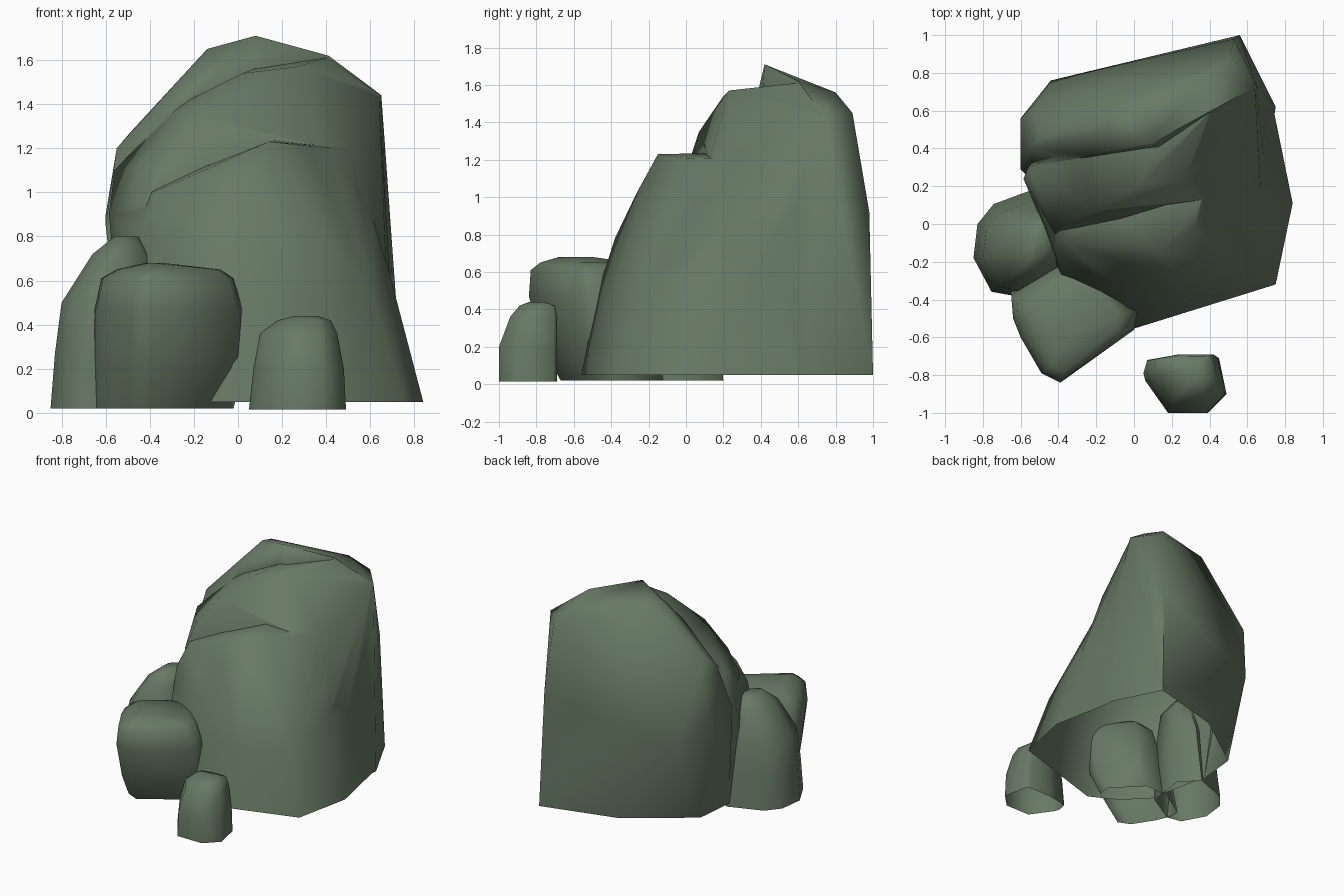
import bpy, bmesh, math

if "Cube" in bpy.data.objects:
    bpy.data.objects.remove(bpy.data.objects["Cube"])

stone = bpy.data.materials.new("mossy grey green")
stone.diffuse_color = (0.135, 0.192, 0.127, 1)
stone.use_nodes = True
stone.node_tree.nodes["Principled BSDF"].inputs["Base Color"].default_value = stone.diffuse_color


def hull(name, pts):
    """Closed convex block around a few corner points."""
    bm = bmesh.new()
    for p in pts:
        bm.verts.new(p)
    res = bmesh.ops.convex_hull(bm, input=bm.verts)
    junk = {g for g in res["geom_interior"] + res["geom_unused"] if isinstance(g, bmesh.types.BMVert)}
    bmesh.ops.delete(bm, geom=list(junk), context='VERTS')
    bmesh.ops.recalc_face_normals(bm, faces=bm.faces)
    me = bpy.data.meshes.new(name)
    bm.to_mesh(me)
    bm.free()
    ob = bpy.data.objects.new(name, me)
    bpy.context.collection.objects.link(ob)
    me.materials.append(stone)
    return ob


def activate(ob):
    bpy.ops.object.select_all(action='DESELECT')
    ob.select_set(True)
    bpy.context.view_layer.objects.active = ob


def finish(ob, floor, angle):
    """Open the underside and smooth the soft edges."""
    bm = bmesh.new()
    bm.from_mesh(ob.data)
    under = [f for f in bm.faces if all(v.co.z < floor for v in f.verts)]
    bmesh.ops.delete(bm, geom=under, context='FACES')
    bm.to_mesh(ob.data)
    bm.free()
    activate(ob)
    bpy.ops.object.shade_smooth_by_angle(angle=math.radians(angle))


def boulder(name, outline, levels):
    """Fit a plan outline to a bounding box (z, x0, x1, y0, y1) at each level."""
    xs, ys = zip(*outline)
    ax, bx, ay, by = min(xs), max(xs), min(ys), max(ys)
    pts = []
    for z, x0, x1, y0, y1 in levels:
        for x, y in outline:
            pts.append((x0 + (x - ax) / (bx - ax) * (x1 - x0),
                        y0 + (y - ay) / (by - ay) * (y1 - y0), z))
    ob = hull(name, pts)
    finish(ob, 0.06, 60)
    return ob


B = 0.05
# Large rock: three stepped slabs with nearly flush sides
big = hull("large_rock", [
    (-.51, .2, B), (-.48, .51, B), (-.01, .845, B), (.42, .96, B),
    (.56, 1.0, B), (.75, .62, B), (.70, .3, B),
    (-.60, .29, .85), (-.60, .56, .9), (-.44, .76, .64), (.53, .98, .92), (.68, .65, .9),
    (-.55, .40, 1.2), (-.53, .63, 1.13), (-.49, .46, 1.27), (-.24, .36, 1.46),
    (-.14, .5, 1.65), (-.14, .61, 1.62), (.08, .42, 1.71), (.41, .6, 1.62),
    (.39, .8, 1.56), (.65, .73, 1.44), (.51, .89, 1.45)])
middle = hull("middle_slab", [
    (-.40, -.2, B), (-.51, .2, B), (.66, -.2, B), (.72, .11, B), (.72, .6, B), (-.4, .5, B),
    (-.585, .24, .9), (-.56, .3, 1.1), (-.42, -.05, .95), (-.36, 0, 1.14), (-.21, .07, 1.35),
    (.02, .2, 1.54), (.27, .23, 1.57), (.51, .24, 1.2), (.67, .2, .7),
    (.64, .72, 1.435), (.40, .59, 1.61), (.67, .62, .9), (.1, .5, 1.57), (-.3, .42, 1.38)])
front = hull("front_slab", [
    (-.40, -.28, B), (-.23, -.45, B), (-.02, -.56, B), (.29, -.45, B), (.75, -.32, B),
    (.84, .11, B), (.74, .6, B), (-.5, .2, B),
    (-.38, -.28, .6), (-.03, -.47, .5), (.28, -.40, .5), (.62, -.24, .5),
    (-.03, -.38, .78), (.05, -.26, 1.03), (-.42, -.15, .85), (-.36, -.10, 1.01),
    (-.13, -.17, 1.07), (.14, -.15, 1.23), (.32, -.02, 1.21), (.68, .12, .66),
    (.51, .33, 1.2), (.67, .55, .65), (.2, .4, 1.24), (-.57, .24, .85), (-.5, .2, .98)])
for slab in (middle, front):
    activate(big)
    m = big.modifiers.new("join", 'BOOLEAN')
    m.operation = 'UNION'
    m.solver = 'EXACT'
    m.object = slab
    bpy.ops.object.modifier_apply(modifier=m.name)
    bpy.data.objects.remove(slab)
finish(big, 0.07, 65)

# Left boulder
boulder("left_boulder",
        [(-.84, -.19), (-.82, -.02), (-.74, .08), (-.5, .17), (-.38, .05),
         (-.42, -.25), (-.64, -.38), (-.75, -.36)],
        [(.02, -.85, -.36, -.38, .20), (.27, -.83, -.36, -.37, .17), (.5, -.80, -.37, -.35, .14),
         (.72, -.66, -.39, -.27, .07), (.80, -.56, -.45, -.18, .0)])

# Middle boulder
boulder("middle_boulder",
        [(-.65, -.38), (-.64, -.5), (-.60, -.6), (-.49, -.79), (-.39, -.84),
         (0, -.56), (.02, -.45), (-.2, -.2), (-.42, -.22)],
        [(.02, -.65, -.02, -.67, -.12), (.2, -.65, .02, -.77, -.16), (.47, -.65, .02, -.84, -.2),
         (.61, -.62, -.02, -.83, -.24), (.65, -.55, -.08, -.78, -.28), (.68, -.42, -.34, -.68, -.5)])

# Small front boulder
boulder("small_boulder",
        [(.05, -.79), (.07, -.72), (.24, -.69), (.42, -.69), (.45, -.71),
         (.49, -.9), (.39, -1.0), (.18, -1.0), (.06, -.83)],
        [(.015, .05, .49, -1.0, -.69), (.2, .07, .48, -1.0, -.69), (.36, .10, .45, -.94, -.69),
         (.42, .18, .42, -.89, -.70), (.44, .26, .36, -.84, -.76)])
